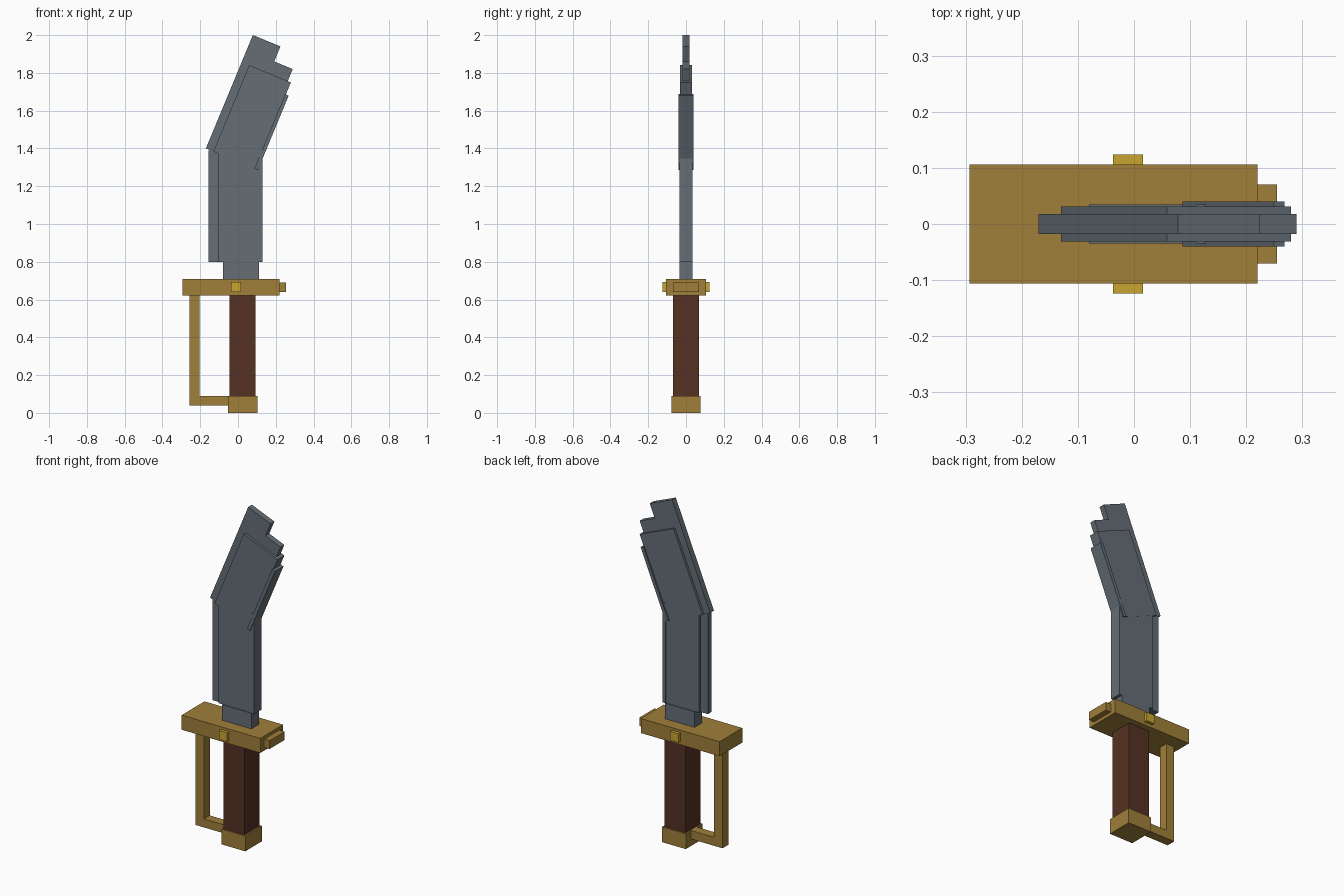
import bpy
import math
from mathutils import Matrix, Vector

if "Cube" in bpy.data.objects:
    bpy.data.objects.remove(bpy.data.objects["Cube"], do_unlink=True)


def material(name, r, g, b):
    mat = bpy.data.materials.new(name)
    mat.use_nodes = True
    mat.diffuse_color = (r, g, b, 1)
    mat.node_tree.nodes["Principled BSDF"].inputs["Base Color"].default_value = (r, g, b, 1)
    return mat


steel = material("blue grey steel", 0.13, 0.157, 0.18)
brass = material("aged brass", 0.35, 0.215, 0.042)
gold = material("bright gold", 0.58, 0.38, 0.03)
leather = material("brown leather", 0.092, 0.031, 0.017)


def box(name, mat, x0, x1, z0, z1, half_depth, frame=Matrix()):
    """Box spanning x0..x1 and z0..z1, centred on y, placed in a frame."""
    bpy.ops.mesh.primitive_cube_add(size=1)
    obj = bpy.context.object
    obj.name = name
    size = Matrix.Diagonal((x1 - x0, 2 * half_depth, z1 - z0, 1))
    centre = Matrix.Translation(Vector(((x0 + x1) / 2, 0, (z0 + z1) / 2)))
    obj.data.transform(frame @ centre @ size)
    obj.data.materials.append(mat)
    return obj


# Handle
box("pommel", brass, -0.053, 0.102, 0, 0.09, 0.078)
box("grip", leather, -0.045, 0.092, 0.09, 0.625, 0.07)
box("knuckle_bar", brass, -0.257, -0.203, 0.04, 0.625, 0.027)
box("knuckle_foot", brass, -0.203, -0.053, 0.04, 0.09, 0.027)

# Guard with end tab and studs
box("guard", brass, -0.293, 0.22, 0.622, 0.708, 0.106)
box("guard_tab", brass, 0.22, 0.255, 0.641, 0.69, 0.07)
box("guard_stud", gold, -0.037, 0.016, 0.641, 0.693, 0.124)

# Straight lower blade
box("blade_root", steel, -0.08, 0.112, 0.708, 0.8, 0.035)
box("lower_spine", steel, -0.155, -0.1, 0.8, 1.39, 0.018)
box("lower_blade", steel, -0.107, 0.116, 0.8, 1.385, 0.0305)
box("lower_edge", steel, 0.11, 0.13, 0.8, 1.39, 0.035)

# Upper blade, leaning forward from its rear corner
lean = Matrix.Translation(Vector((-0.17, 0, 1.4))) @ Matrix.Rotation(math.radians(22.5), 4, "Y")
box("upper_spine", steel, 0, 0.158, 0, 0.65, 0.0175, lean)
box("upper_step", steel, 0.158, 0.264, 0.02, 0.564, 0.0175, lean)
box("upper_blade", steel, 0.043, 0.282, 0, 0.495, 0.0315, lean)
box("upper_edge", steel, 0.278, 0.298, 0, 0.426, 0.04, lean)
